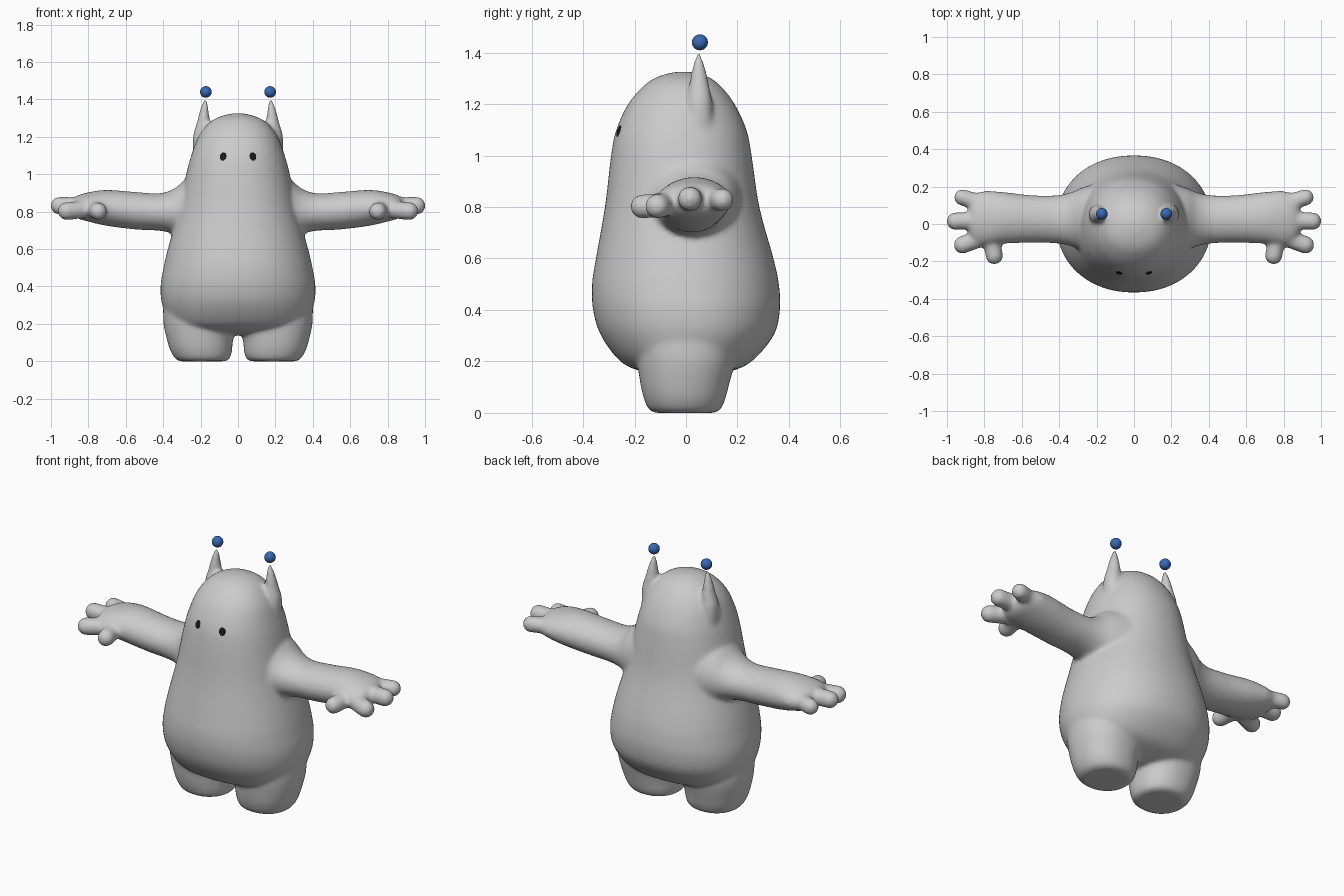
import bpy
import bmesh
import math
from mathutils import Vector

cube = bpy.data.objects.get("Cube")
if cube:
    bpy.data.objects.remove(cube, do_unlink=True)


def material(name, rgb):
    m = bpy.data.materials.new(name)
    m.use_nodes = True
    m.diffuse_color = (*rgb, 1)
    node = next(n for n in m.node_tree.nodes if n.type == 'BSDF_PRINCIPLED')
    node.inputs["Base Color"].default_value = (*rgb, 1)
    return m


grey = material("soft grey", (0.6, 0.6, 0.6))
blue = material("bobble blue", (0.04, 0.14, 0.45))
black = material("eye black", (0.01, 0.01, 0.01))


def spline(p, steps):
    """Catmull-Rom interpolation of a list of equal-length tuples."""
    out = []
    for i in range(len(p) - 1):
        a, b, c, d = p[max(i - 1, 0)], p[i], p[i + 1], p[min(i + 2, len(p) - 1)]
        for k in range(steps):
            t = k / steps
            out.append([0.5 * (2 * q + (r - o) * t + (2 * o - 5 * q + 4 * r - s) * t * t
                               + (3 * q - o - 3 * r + s) * t ** 3)
                        for o, q, r, s in zip(a, b, c, d)])
    return out + [list(p[-1])]


def loft(bm, stations, axis='z', side=1, power=2.0, n=48):
    """Closed tube of ellipses; station = position, centre u, v, radius u, v."""
    rings = []
    for t, cu, cv, ru, rv in spline(stations, 5):
        ring = []
        for k in range(n):
            a = 2 * math.pi * k / n
            c, s = math.cos(a), math.sin(a)
            u = cu + ru * math.copysign(abs(c) ** (2 / power), c)
            v = cv + rv * math.copysign(abs(s) ** (2 / power), s)
            x, y, z = (u, v, t) if axis == 'z' else (t, u, v)
            ring.append(bm.verts.new((side * x, y, z)))
        rings.append(ring)
    for r, q in zip(rings, rings[1:]):
        for k in range(n):
            j = (k + 1) % n
            bm.faces.new((r[k], r[j], q[j], q[k]))
    bm.faces.new(rings[0])
    bm.faces.new(rings[-1])


def finger(bm, base, tip, radius, side):
    """Chain of overlapping balls that merges into one rounded digit."""
    base, tip = Vector(base), Vector(tip)
    for k in range(9):
        p = base.lerp(tip, k / 8)
        p.x *= side
        ball = bmesh.ops.create_uvsphere(bm, u_segments=24, v_segments=16, radius=radius)
        bmesh.ops.translate(bm, verts=ball["verts"], vec=p)


# Torso and head: height, centre x, centre y, half width, half depth
torso = [(0.14, 0, 0, 0.16, 0.08), (0.16, 0, 0, 0.28, 0.17), (0.2, 0, 0, 0.36, 0.255),
         (0.3, 0, 0.005, 0.405, 0.335), (0.4, 0, 0.002, 0.414, 0.363),
         (0.5, 0, -0.002, 0.398, 0.363), (0.6, 0, -0.005, 0.375, 0.345),
         (0.8, 0, -0.015, 0.32, 0.3), (1.0, 0, -0.018, 0.277, 0.273),
         (1.1, 0, -0.018, 0.25, 0.253), (1.2, 0, -0.018, 0.212, 0.207),
         (1.27, 0, -0.015, 0.16, 0.15), (1.305, 0, -0.013, 0.105, 0.1),
         (1.325, 0, -0.01, 0.035, 0.035)]
leg = [(0, 0.19, -0.005, 0.12, 0.115), (0.012, 0.19, -0.005, 0.143, 0.138),
       (0.045, 0.195, -0.005, 0.161, 0.155), (0.1, 0.202, -0.005, 0.174, 0.17),
       (0.2, 0.206, 0, 0.192, 0.19), (0.3, 0.2, 0, 0.2, 0.2)]
# Arm: distance out, centre y, centre z, half depth, half height
arm = [(0.2, 0.02, 0.81, 0.2, 0.22), (0.28, 0.025, 0.81, 0.168, 0.165),
       (0.34, 0.025, 0.802, 0.143, 0.122), (0.42, 0.025, 0.798, 0.128, 0.1),
       (0.55, 0.027, 0.805, 0.127, 0.1), (0.7, 0.033, 0.82, 0.138, 0.096),
       (0.8, 0.03, 0.825, 0.146, 0.078), (0.86, 0.028, 0.825, 0.125, 0.06),
       (0.885, 0.025, 0.825, 0.08, 0.035)]
horn = [(1.08, 0.2, 0.05, 0.04, 0.055), (1.2, 0.195, 0.052, 0.046, 0.05),
        (1.27, 0.186, 0.051, 0.036, 0.04), (1.33, 0.181, 0.05, 0.026, 0.028),
        (1.375, 0.177, 0.049, 0.016, 0.016), (1.398, 0.175, 0.048, 0.008, 0.008)]

bm = bmesh.new()
loft(bm, torso, power=2.15, n=96)
for side in (1, -1):
    loft(bm, leg, side=side, power=2.2)
    loft(bm, arm, axis='x', side=side)
    loft(bm, horn, side=side)
    finger(bm, (0.78, 0.1, 0.83), (0.917, 0.142, 0.828), 0.045, side)
    finger(bm, (0.8, 0.02, 0.83), (0.955, 0.015, 0.832), 0.048, side)
    finger(bm, (0.78, -0.06, 0.815), (0.917, -0.112, 0.803), 0.048, side)
    finger(bm, (0.765, -0.06, 0.81), (0.747, -0.17, 0.802), 0.047, side)
bmesh.ops.recalc_face_normals(bm, faces=bm.faces)
mesh = bpy.data.meshes.new("body")
bm.to_mesh(mesh)
bm.free()
body = bpy.data.objects.new("body", mesh)
bpy.context.collection.objects.link(body)

# Fuse the parts into one soft skin
remesh = body.modifiers.new("fuse", 'REMESH')
remesh.mode = 'VOXEL'
remesh.voxel_size = 0.011
remesh.use_smooth_shade = True
smooth = body.modifiers.new("soften", 'SMOOTH')
smooth.factor = 0.5
smooth.iterations = 9
bpy.context.view_layer.update()
graph = bpy.context.evaluated_depsgraph_get()
skin = bpy.data.meshes.new_from_object(body.evaluated_get(graph))
body.modifiers.clear()
body.data = skin
skin.materials.clear()
skin.materials.append(grey)
for p in skin.polygons:
    p.use_smooth = True
    p.material_index = 0
bpy.context.view_layer.update()


def ball(name, location, scale, mat):
    bpy.ops.mesh.primitive_uv_sphere_add(segments=32, ring_count=16, radius=1, location=location)
    ob = bpy.context.object
    ob.name = name
    ob.scale = scale
    ob.data.materials.append(mat)
    bpy.ops.object.shade_smooth()
    return ob


for side, label in ((1, "left"), (-1, "right")):
    # Floating bobble above each horn
    ball(label + "_bobble", (side * 0.172, 0.054, 1.44), (0.031,) * 3, blue)
    # Flat oval eye laid on the face
    hit, spot, normal, _ = body.ray_cast(Vector((side * 0.08, -1, 1.095)), Vector((0, 1, 0)))
    if not hit:
        spot, normal = Vector((side * 0.08, -0.262, 1.095)), Vector((0, -1, 0.2))
    eye = ball(label + "_eye", spot, (0.018, 0.023, 0.0045), black)
    eye.rotation_euler = normal.to_track_quat('Z', 'Y').to_euler()
